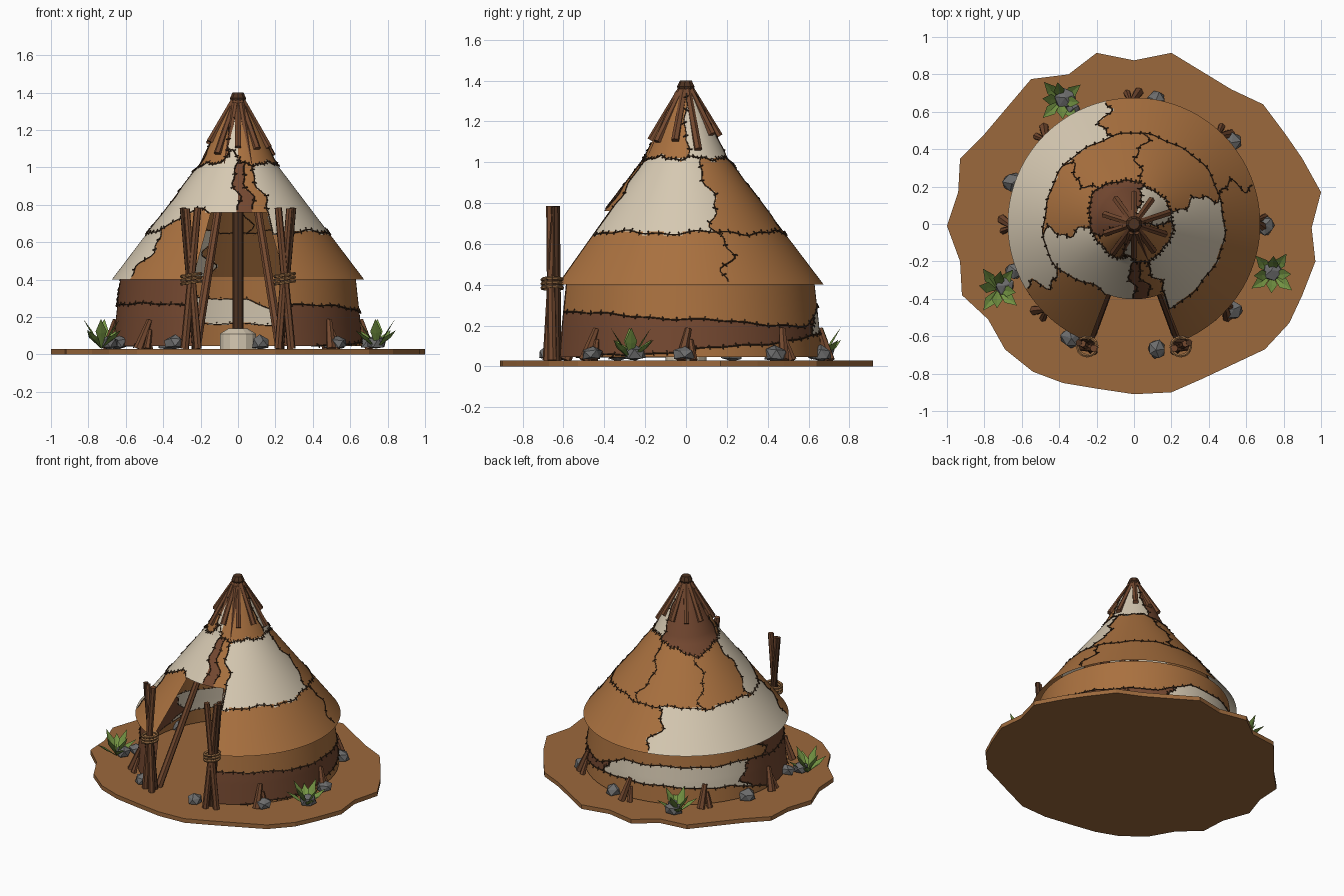
import bpy, bmesh, math, random
from mathutils import Vector, Matrix

if "Cube" in bpy.data.objects:
    bpy.data.objects.remove(bpy.data.objects["Cube"])
random.seed(4)

def mat(name, r, g, b):
    m = bpy.data.materials.new(name)
    m.diffuse_color = (r, g, b, 1)
    m.use_nodes = True
    m.node_tree.nodes["Principled BSDF"].inputs["Base Color"].default_value = m.diffuse_color
    return m

TAN = mat("tan hide", .40, .165, .05)
BROWN = mat("brown hide", .175, .065, .03)
CREAM = mat("cream hide", .68, .59, .45)
STITCH = mat("dark stitching", .045, .022, .01)
WOOD = mat("wood", .17, .065, .028)
DARK = mat("dark wood", .075, .032, .015)
STONE = mat("grey stone", .15, .15, .15)
LEAF = mat("green leaf", .17, .29, .055)
ROPE = mat("rope", .33, .16, .06)
EARTH = mat("earth", .33, .14, .045)

def finish(bm, name, mats, smooth=False):
    me = bpy.data.meshes.new(name)
    bm.to_mesh(me)
    bm.free()
    for m in mats:
        me.materials.append(m)
    for p in me.polygons:
        p.use_smooth = smooth
    ob = bpy.data.objects.new(name, me)
    bpy.context.collection.objects.link(ob)
    return ob

def rod(bm, a, b, r1, r2, sides=7):
    a, b = Vector(a), Vector(b)
    d = b - a
    M = Matrix.Translation((a + b) / 2) @ d.to_track_quat('Z', 'Y').to_matrix().to_4x4()
    bmesh.ops.create_cone(bm, cap_ends=True, segments=sides, radius1=r1, radius2=r2,
                          depth=d.length, matrix=M)

def polar(r, t, z):
    t = math.radians(t)
    return Vector((r * math.cos(t), r * math.sin(t), z))

def lerp(pts, x):
    for (x0, y0), (x1, y1) in zip(pts, pts[1:]):
        if x <= x1:
            return y0 + (y1 - y0) * max(0, x - x0) / (x1 - x0)
    return pts[-1][1]

# Angles run from -90 (front) round the right, back and left to 270 (front)
def wave(t):
    return .008 * math.sin(math.radians(7 * t)) + .005 * math.sin(math.radians(17 * t))

def wobble(z):
    return 4 * math.sin(z * 25) + 2 * math.sin(z * 60 + 1)

def bump(t, c, w):
    return math.exp(-((t - c) / w) ** 2)

def opening(t, z, top):
    return z < top and (t < -68 or t > 249)

def hide(name, profile, zs, bounds, bands, top):
    """Revolved hide sheet with patches, plus the stitched seams between them."""
    bm = bmesh.new()
    rows = [[bm.verts.new(polar(lerp(profile, z), t, z)) for t in range(-90, 270)] for z in zs]
    for i in range(len(zs) - 1):
        z = (zs[i] + zs[i + 1]) / 2
        for j in range(360):
            t = j - 89.5
            if opening(t, z, top):
                continue
            k = (j + 1) % 360
            f = bm.faces.new((rows[i][j], rows[i][k], rows[i + 1][k], rows[i + 1][j]))
            band = bands[sum(z > b(t) for b in bounds)]
            col = band[0][1]
            for start, c in band:
                if t - wobble(z) >= start:
                    col = c
            f.material_index = col
    loose = [v for v in bm.verts if not v.link_faces]
    bmesh.ops.delete(bm, geom=loose, context='VERTS')
    finish(bm, name, [TAN, BROWN, CREAM], True)

    # seam paths as (angle, height)
    paths = [[(t, b(t)) for t in range(-90, 271, 2)] for b in bounds]
    edges = [lambda t: zs[0]] + bounds + [lambda t: zs[-1]]
    for n, band in enumerate(bands):
        for start, c in band[1:]:
            lo, hi = edges[n](start), edges[n + 1](start)
            paths.append([(start + wobble(lo + (hi - lo) * i / 16), lo + (hi - lo) * i / 16)
                          for i in range(17)])
    cu = bpy.data.curves.new(name + "_stitches", 'CURVE')
    cu.dimensions = '3D'
    cu.bevel_depth = .0035
    cu.bevel_resolution = 0
    def line(pts):
        s = cu.splines.new('POLY')
        s.points.add(len(pts) - 1)
        for q, p in zip(s.points, pts):
            q.co = (*p, 1)
    for path in paths:
        pts = [polar(lerp(profile, z) + .001, t, z) for t, z in path
               if not opening(t, z, top) and zs[0] < z < zs[-1]]
        if len(pts) < 3:
            continue
        line(pts)
        for i in range(2, len(pts) - 1, 3):
            tan = (pts[i + 1] - pts[i - 1]).normalized()
            n = Vector((pts[i].x, pts[i].y, .3)).normalized()
            side = tan.cross(n).normalized() * .013 + tan * random.uniform(-.006, .006)
            line([pts[i] - side + n * .003, pts[i] + side + n * .003])
    cu.materials.append(STITCH)
    bpy.context.collection.objects.link(bpy.data.objects.new(name + "_stitches", cu))

# Roof
roof_zs = [.4 + .02 * i for i in range(32)] + [1.02 + .02 * i for i in range(1, 18)]
hide("roof_hide", [(.4, .675), (.66, .478), (1.02, .205), (1.2, .118), (1.36, .035)], roof_zs,
     [lambda t: .655 + wave(t) + .13 * bump(t, 240, 20),
      lambda t: 1.02 + wave(t) - .08 * bump(t, 140, 45) + .07 * bump(t, 258, 12)],
     [[(-90, 0), (20, 0), (105, 2), (213, 0)],
      [(-90, 1), (-80, 0), (-68, 2), (20, 0), (85, 0), (140, 0), (187, 2), (268, 1)],
      [(-90, 0), (0, 2), (75, 1), (195, 0), (250, 2)]], .76)

# Wall
low = [(-68, .04), (-20, .06), (65, .14), (85, .17), (150, .15), (185, .04)]
high = [(-68, .275), (65, .19), (85, .30), (160, .30), (180, .27), (250, .27)]
hide("wall_hide", [(.045, .665), (.2, .652), (.42, .628)], [.045 + .0125 * i for i in range(31)],
     [lambda t: lerp(low, t) + wave(t) * .6, lambda t: lerp(high, t) + wave(t) * .6],
     [[(-90, 0)], [(-90, 1), (75, 2), (163, 1)], [(-90, 0), (175, 1)]], 9)

# Ground slab
outline = [(0, .875), (.2, .915), (.52, .72), (.69, .64), (.81, .48), (.9, .35), (1, .17), (.95, -.02),
           (.97, -.2), (.9, -.38), (.83, -.53), (.7, -.67), (.36, -.83), (.2, -.9), (0, -.91), (-.2, -.88),
           (-.38, -.85), (-.54, -.79), (-.69, -.67), (-.78, -.51), (-.92, -.38), (-.93, -.2), (-1, -.01),
           (-.94, .17), (-.93, .35), (-.8, .48), (-.69, .61), (-.55, .775), (-.35, .8), (-.2, .915)]
bm = bmesh.new()
f = bm.faces.new([bm.verts.new((x, y, 0)) for x, y in outline])
ext = bmesh.ops.extrude_face_region(bm, geom=[f])
bmesh.ops.translate(bm, vec=(0, 0, .03), verts=[v for v in ext["geom"] if isinstance(v, bmesh.types.BMVert)])
bmesh.ops.recalc_face_normals(bm, faces=bm.faces)
finish(bm, "ground", [EARTH])

# Centre pole, its base and the top cap
bm = bmesh.new()
rod(bm, (0, 0, .03), (0, 0, 1.36), .03, .03, 8)
rod(bm, (0, 0, 1.335), (0, 0, 1.37), .032, .044, 9)
rod(bm, (0, 0, 1.37), (0, 0, 1.4), .044, .03, 9)
finish(bm, "centre_pole_and_cap", [DARK])
bm = bmesh.new()
rod(bm, (0, 0, .03), (0, 0, .11), .1, .1, 14)
rod(bm, (0, 0, .11), (0, 0, .14), .1, .05, 14)
finish(bm, "pole_base", [CREAM])

# Doorway frame poles and the spokes around the peak
bm = bmesh.new()
for t in (-69, 249):
    rod(bm, polar(.63, t, .03), polar(.04, t, 1.34), .026, .018)
for i in range(10):
    t = 36 * i + 18
    z = random.uniform(1.06, 1.14)
    rod(bm, polar(.018, t, 1.365), polar(.205 - (z - 1.02) * .48 + .008, t, z), .018, .02, 6)
finish(bm, "frame_poles", [WOOD])

# Crossed posts beside the doorway, tied with rope
posts, dark_posts, rope = bmesh.new(), bmesh.new(), bmesh.new()
for s in (-1, 1):
    y = -.655
    rod(posts, (s * .285, y, .03), (s * .215, y - .01, .785), .023, .02)
    rod(posts, (s * .215, y - .025, .03), (s * .275, y + .015, .78), .022, .018)
    rod(dark_posts, (s * .225, y + .025, .03), (s * .295, y + .02, .785), .021, .018)
    for z in (.385, .405, .425):
        ring = [Vector((s * .25 + .052 * math.cos(a), y + .05 * math.sin(a), z + .008 * math.cos(a)))
                for a in (math.tau * k / 12 for k in range(12))]
        for k in range(12):
            rod(rope, ring[k], ring[(k + 1) % 12], .009, .009, 5)
finish(posts, "door_posts", [WOOD])
finish(dark_posts, "dark_door_posts", [DARK])
finish(rope, "rope_ties", [ROPE])

# Pegs leaning on the wall
bm = bmesh.new()
for t in (0, 45, 90, 135, 180, 223, 317):
    rod(bm, polar(.705, t - 2, .03), polar(.655, t + 1, .185), .027, .016, 6)
    rod(bm, polar(.70, t + 3, .03), polar(.665, t + 2, .13), .02, .012, 6)
finish(bm, "pegs", [WOOD])

# Rocks
bm = bmesh.new()
for x, y, r in ((-.65, .22, .06), (-.64, -.25, .05), (-.34, -.61, .055), (.12, -.67, .055), (.53, -.46, .052),
                (.7, -.01, .055), (.52, .44, .06), (.12, .66, .055), (-.37, .67, .062), (-.33, .62, .04),
                (-.69, -.33, .055), (.74, -.25, .055)):
    M = Matrix.Translation((x, y, .06)) @ Matrix.Rotation(random.random() * 6, 4, 'Z')
    new = bmesh.ops.create_icosphere(bm, subdivisions=1, radius=r, matrix=M)["verts"]
    for v in new:
        v.co.z = max(.03, .06 + (v.co.z - .06) * .8)
        v.co += Vector([random.uniform(-.006, .006) for _ in range(3)])
finish(bm, "rocks", [STONE])

# Leafy plants
bm = bmesh.new()
for x, y in ((-.39, .66), (-.73, -.35), (.74, -.27)):
    for i in range(8):
        a = math.tau * i / 8 + random.uniform(-.2, .2)
        r, h = (.135, .11) if i % 2 else (.10, .17)
        out, side = Vector((math.cos(a), math.sin(a), 0)), Vector((-math.sin(a), math.cos(a), 0))
        base = Vector((x, y, .03))
        mid = base + out * r * .55 + Vector((0, 0, h * .55))
        P = [bm.verts.new(p) for p in (base, mid - side * .03, base + out * r + Vector((0, 0, h - .01)),
                                       mid + side * .03, mid - Vector((0, 0, .012)))]
        for k in range(4):
            bm.faces.new((P[(k + 1) % 4], P[k], P[4])[::-1])
finish(bm, "plants", [LEAF])
